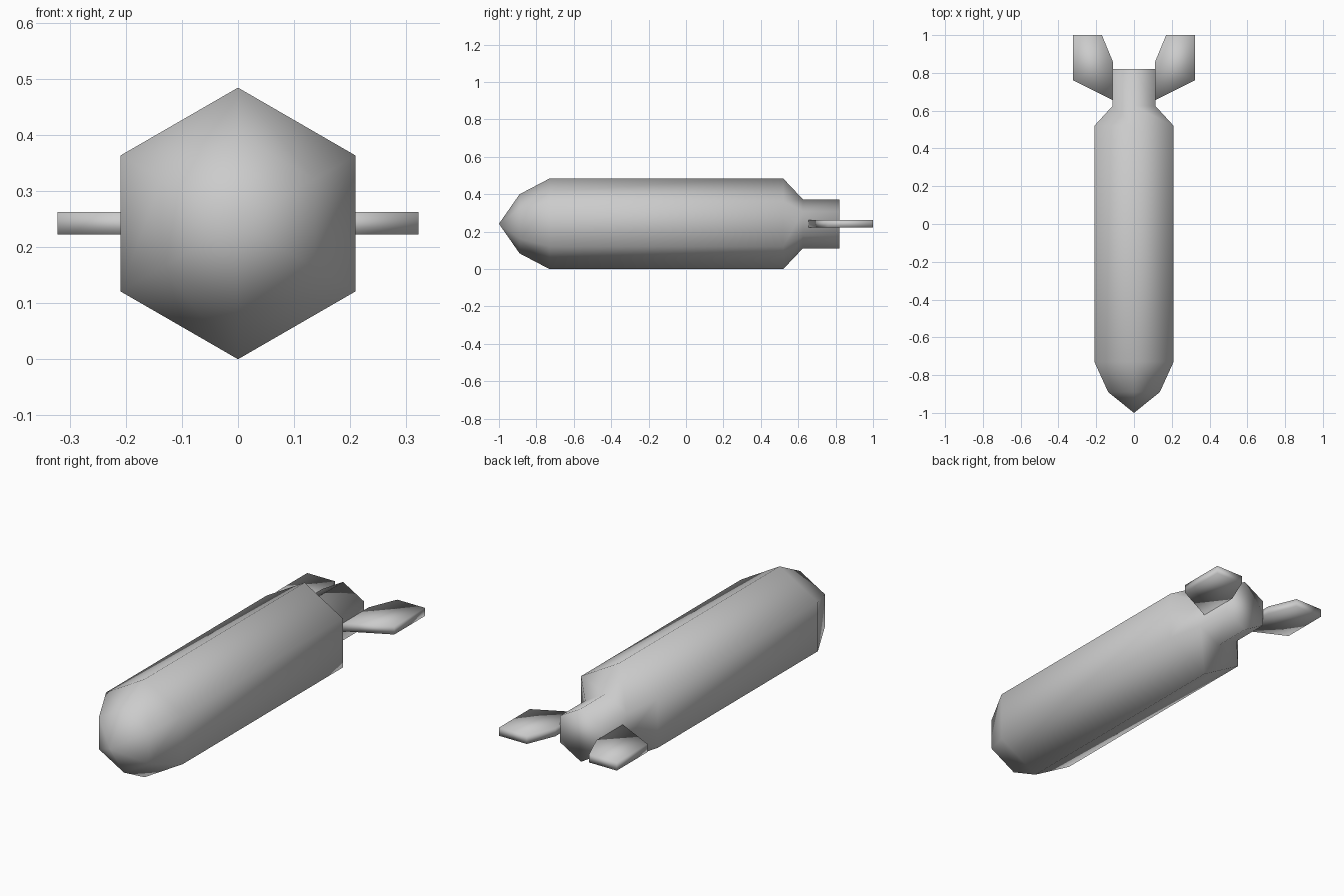
import bpy, bmesh
from math import sin, cos, pi

cube = bpy.data.objects.get("Cube")
if cube:
    bpy.data.objects.remove(cube, do_unlink=True)

SIDES = 6
AXIS_Z = 0.242

grey = bpy.data.materials.new("plain grey")
grey.use_nodes = True
grey.diffuse_color = (0.6, 0.6, 0.6, 1)
grey.node_tree.nodes["Principled BSDF"].inputs["Base Color"].default_value = (0.6, 0.6, 0.6, 1)


def finish(name, bm):
    """Turn a bmesh into a smooth-shaded grey object."""
    bmesh.ops.recalc_face_normals(bm, faces=bm.faces[:])
    for face in bm.faces:
        face.smooth = True
    mesh = bpy.data.meshes.new(name)
    bm.to_mesh(mesh)
    bm.free()
    mesh.materials.append(grey)
    obj = bpy.data.objects.new(name, mesh)
    bpy.context.collection.objects.link(obj)
    return obj


def hex_body(name, tip_y, profile):
    """Loft six-sided rings along y, from a pointed nose to a flat tail."""
    bm = bmesh.new()
    tip = bm.verts.new((0, tip_y, AXIS_Z))
    rings = []
    for y, r in profile:
        angles = [pi / 2 + 2 * pi * i / SIDES for i in range(SIDES)]
        rings.append([bm.verts.new((r * cos(a), y, AXIS_Z + r * sin(a))) for a in angles])
    for i in range(SIDES):
        j = (i + 1) % SIDES
        bm.faces.new((tip, rings[0][i], rings[0][j]))
        for a, b in zip(rings, rings[1:]):
            bm.faces.new((a[i], b[i], b[j], a[j]))
    bm.faces.new(rings[-1])
    return finish(name, bm)


def fin(name, side, outline, thickness):
    """Flat plate extruded upward from an outline, mirrored by side."""
    bm = bmesh.new()
    base = bm.faces.new([bm.verts.new((side * x, y, AXIS_Z - thickness / 2)) for x, y in outline])
    top = bmesh.ops.extrude_face_region(bm, geom=[base], use_keep_orig=True)["geom"]
    bmesh.ops.translate(bm, vec=(0, 0, thickness),
                        verts=[v for v in top if isinstance(v, bmesh.types.BMVert)])
    return finish(name, bm)


# Body with pointed nose, long barrel and narrow tail
hex_body("body", -1.0, [(-0.89, 0.158), (-0.73, 0.242), (0.52, 0.242),
                        (0.625, 0.131), (0.82, 0.131)])

# Tail fins on both sides
FIN = [(0.112, 0.655), (0.322, 0.76), (0.322, 1.0), (0.17, 1.0), (0.112, 0.86)]
for label, side in (("left", 1), ("right", -1)):
    fin(label + "_tail_fin", side, FIN, 0.04)
